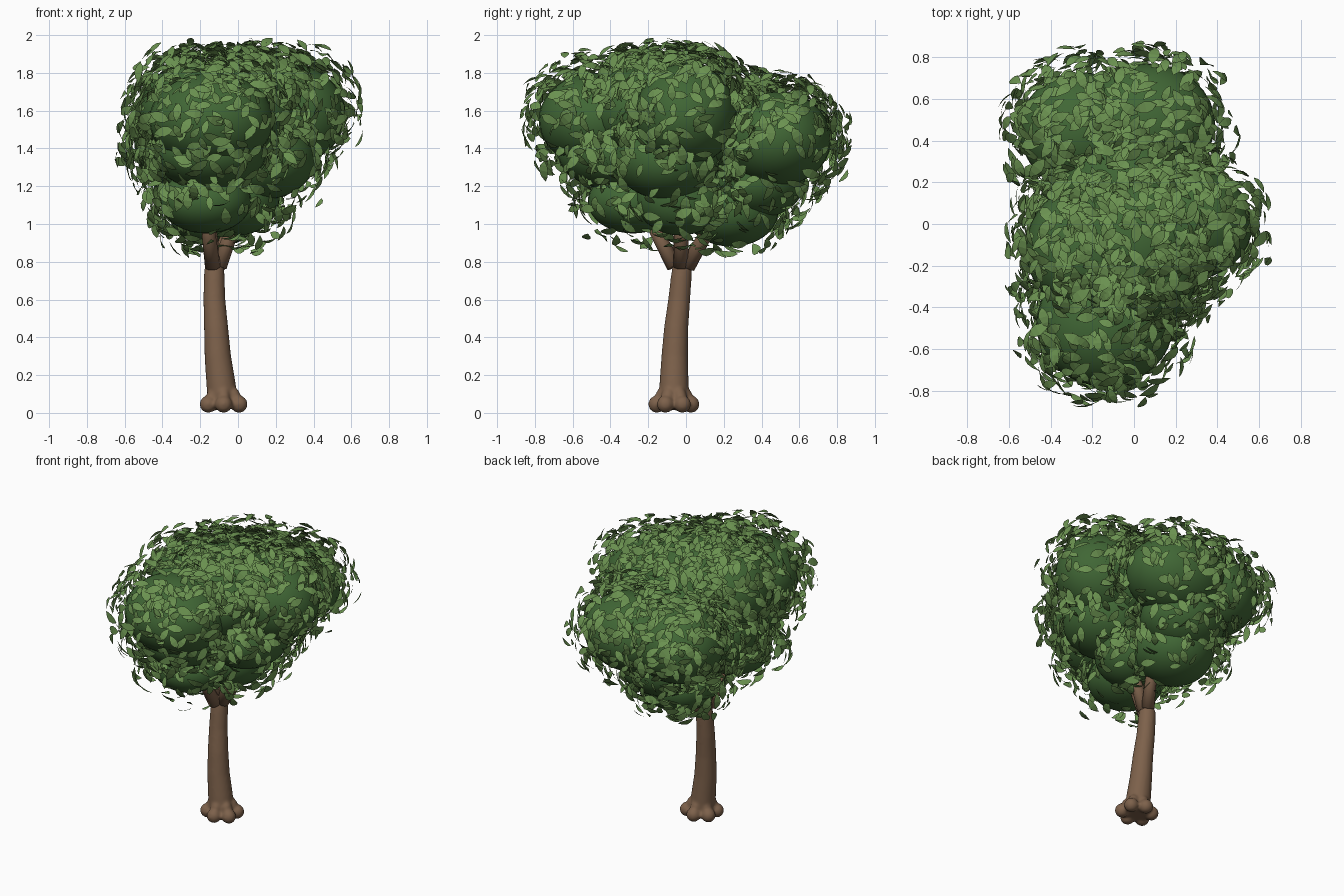
import bpy, bmesh, math, random
from mathutils import Vector, Matrix

if "Cube" in bpy.data.objects:
    bpy.data.objects.remove(bpy.data.objects["Cube"])

random.seed(5)


def material(name, colour):
    m = bpy.data.materials.new(name)
    m.diffuse_color = (*colour, 1)
    m.use_nodes = True
    m.node_tree.nodes["Principled BSDF"].inputs["Base Color"].default_value = m.diffuse_color
    return m


bark = material("bark brown", (0.205, 0.120, 0.070))
dark_green = material("dark foliage green", (0.052, 0.135, 0.036))
leaf_green = material("leaf green", (0.145, 0.285, 0.080))


def finish(bm, name, mat, smooth=True):
    me = bpy.data.meshes.new(name)
    bm.to_mesh(me)
    bm.free()
    me.materials.append(mat)
    for p in me.polygons:
        p.use_smooth = smooth
    ob = bpy.data.objects.new(name, me)
    bpy.context.collection.objects.link(ob)
    return ob


def add_ball(bm, centre, radii, u=32, v=20):
    mat = Matrix.Translation(centre) @ Matrix.Diagonal((*radii, 1))
    bmesh.ops.create_uvsphere(bm, u_segments=u, v_segments=v, radius=1, matrix=mat)


def add_tube(bm, path, sides=16):
    """Round tube through (x, y, z, radius) stations."""
    pts = [Vector(p[:3]) for p in path]
    rings = []
    for i, p in enumerate(pts):
        d = pts[min(i + 1, len(pts) - 1)] - pts[max(i - 1, 0)]
        rot = Vector((0, 0, 1)).rotation_difference(d)
        rings.append([bm.verts.new(p + rot @ Vector((
            math.cos(k * math.tau / sides), math.sin(k * math.tau / sides), 0)) * path[i][3])
            for k in range(sides)])
    for a, b in zip(rings, rings[1:]):
        for k in range(sides):
            j = (k + 1) % sides
            bm.faces.new((a[k], a[j], b[j], b[k]))
    bm.faces.new(rings[0][::-1])
    bm.faces.new(rings[-1])


# Trunk, gently leaning, melted together with knobbly roots around the foot
bm = bmesh.new()
add_tube(bm, [(-0.076, -0.065, 0.02, 0.070), (-0.082, -0.064, 0.08, 0.080),
              (-0.091, -0.063, 0.16, 0.077), (-0.107, -0.06, 0.30, 0.070),
              (-0.116, -0.052, 0.45, 0.064), (-0.125, -0.036, 0.60, 0.058),
              (-0.126, -0.025, 0.72, 0.055), (-0.125, -0.020, 0.77, 0.052),
              (-0.125, -0.020, 0.79, 0.040)], 24)
for i in range(6):
    a = math.radians(-90 + 60 * i)
    c, s = math.cos(a), math.sin(a)
    x, y = -0.076 + 0.094 * c, -0.064 + 0.09 * s
    add_ball(bm, (x, y, 0.046), (0.046, 0.046, 0.046), 16, 12)
    add_ball(bm, (-0.077 + 0.06 * c, -0.064 + 0.06 * s, 0.085), (0.038, 0.038, 0.05), 16, 12)
trunk = finish(bm, "trunk_and_roots", bark)
remesh = trunk.modifiers.new("merge", "REMESH")
remesh.mode = "VOXEL"
remesh.voxel_size = 0.009
remesh.use_smooth_shade = True
relax = trunk.modifiers.new("relax", "SMOOTH")
relax.factor = 0.5
relax.iterations = 6

# Branches forking into the crown
bm = bmesh.new()
for end in [(-0.17, -0.21, 1.06), (-0.02, 0.17, 1.06), (-0.16, -0.03, 1.10), (0.01, -0.02, 1.08)]:
    start = Vector((-0.125, -0.028, 0.775))
    e = Vector(end)
    start += Vector((e.x - start.x, e.y - start.y, 0)) * 0.18
    mid = start.lerp(e, 0.5)
    add_tube(bm, [(*start, 0.042), (*mid, 0.037), (*e, 0.032)], 12)
finish(bm, "branches", bark)

# Crown masses: centre, radii
blobs = {
    "front_upper": ((-0.14, -0.48, 1.55), (0.33, 0.30, 0.25)),
    "front_middle": ((-0.15, -0.37, 1.38), (0.30, 0.31, 0.20)),
    "left_upper": ((-0.22, -0.12, 1.60), (0.30, 0.31, 0.26)),
    "right_upper": ((0.26, 0.0, 1.58), (0.31, 0.27, 0.27)),
    "centre_upper": ((0.0, -0.08, 1.63), (0.33, 0.31, 0.26)),
    "centre_front": ((0.0, -0.25, 1.60), (0.30, 0.26, 0.24)),
    "centre_back": ((-0.02, 0.18, 1.52), (0.33, 0.26, 0.25)),
    "right_middle": ((0.13, -0.10, 1.34), (0.28, 0.28, 0.21)),
    "left_middle": ((-0.23, 0.0, 1.34), (0.25, 0.28, 0.21)),
    "back_left": ((-0.26, 0.45, 1.44), (0.29, 0.28, 0.25)),
    "back_right": ((0.06, 0.48, 1.45), (0.33, 0.29, 0.25)),
    "back_low": ((-0.08, 0.38, 1.23), (0.28, 0.25, 0.20)),
    "low_front": ((-0.17, -0.28, 1.12), (0.24, 0.24, 0.17)),
    "low_middle": ((0.0, -0.03, 1.14), (0.22, 0.24, 0.20)),
    "low_back": ((-0.12, 0.24, 1.07), (0.25, 0.25, 0.19)),
}
for name, (c, r) in blobs.items():
    bm = bmesh.new()
    add_ball(bm, c, r)
    finish(bm, "foliage_" + name, dark_green)


def inside(p, c, r):
    return sum(((p[k] - c[k]) / r[k]) ** 2 for k in range(3)) < 1


def random_direction():
    z, a = random.uniform(-1, 1), random.uniform(0, math.tau)
    q = math.sqrt(1 - z * z)
    return Vector((q * math.cos(a), q * math.sin(a), z))


# One pointed, slightly arched leaf: station along length, half width
LEAF = [(0.0, 0.0), (0.2, 0.18), (0.45, 0.24), (0.72, 0.17), (1.0, 0.0)]


def add_leaf(bm, centre, normal, heading, size):
    side = normal.cross(heading)
    left, right = [], []
    for t, w in LEAF:
        p = centre + heading * (t - 0.5) * size - normal * (0.10 * size * (2 * t - 1) ** 2)
        left.append(bm.verts.new(p + side * w * size))
        right.append(left[-1] if w == 0 else bm.verts.new(p - side * w * size))
    for i in range(len(LEAF) - 1):
        loop = [left[i], right[i], right[i + 1], left[i + 1]]
        bm.faces.new(list(dict.fromkeys(loop)))


# Loose leaves hovering over the outer skin, thickest on top
bm = bmesh.new()
items = list(blobs.values())
areas = [(r[0] * r[1] + r[1] * r[2] + r[0] * r[2]) for _, r in items]
count = 0
while count < 2100:
    c, r = random.choices(items, areas)[0]
    u = random_direction()
    n = Vector([u[k] / r[k] for k in range(3)]).normalized()
    chance = 1.0 if n.z > 0.3 else 0.72 if n.z > -0.4 else 0.26
    if random.random() > chance:
        continue
    p = Vector([c[k] + u[k] * r[k] for k in range(3)]) + n * random.uniform(0.015, 0.135)
    if any(inside(p, *o) for o in items):
        continue
    if abs(p.x) > 0.66 or abs(p.y) > 0.875 or p.z > 1.975 or p.z < 0.84:
        continue
    normal = (n + random_direction() * 0.45).normalized()
    heading = normal.cross(random_direction()).normalized()
    add_leaf(bm, p, normal, heading, random.uniform(0.078, 0.122))
    count += 1
finish(bm, "leaves", leaf_green, smooth=False)
